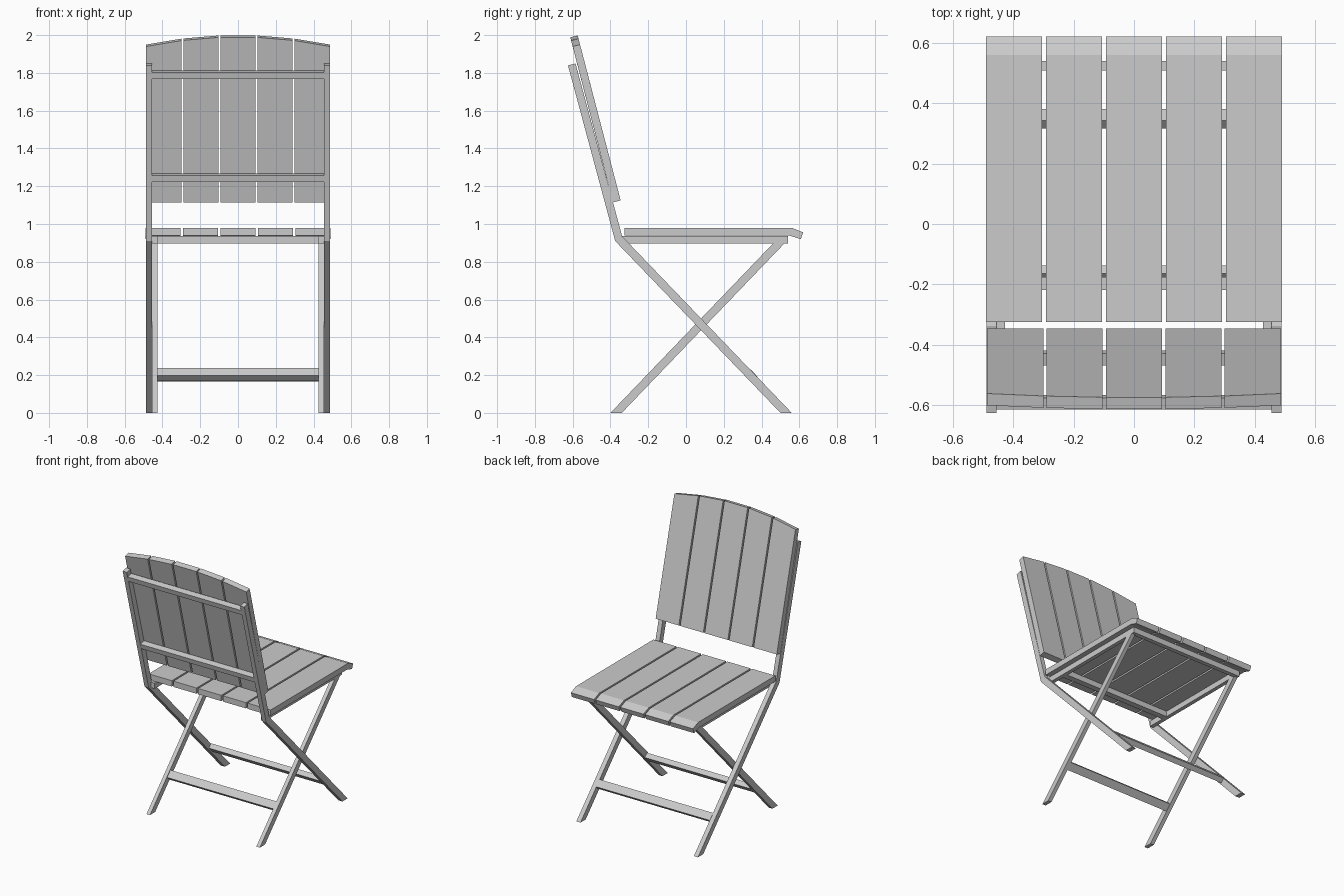
import bpy, bmesh, math

if "Cube" in bpy.data.objects:
    bpy.data.objects.remove(bpy.data.objects["Cube"])

def extrude_x(name, profile, x0, x1):
    """Solid from a (y, z) outline extruded between x0 and x1."""
    bm = bmesh.new()
    face = bm.faces.new([bm.verts.new((x0, y, z)) for y, z in profile])
    new = bmesh.ops.extrude_face_region(bm, geom=[face])["geom"]
    bmesh.ops.translate(bm, vec=(x1 - x0, 0, 0),
                        verts=[v for v in new if isinstance(v, bmesh.types.BMVert)])
    bmesh.ops.recalc_face_normals(bm, faces=bm.faces)
    mesh = bpy.data.meshes.new(name)
    bm.to_mesh(mesh)
    bm.free()
    ob = bpy.data.objects.new(name, mesh)
    bpy.context.collection.objects.link(ob)
    return ob

def both_sides(name, profile, x0, x1):
    extrude_x(name + "_right", profile, x0, x1)
    extrude_x(name + "_left", profile, -x1, -x0)

def rect(y0, y1, z0, z1):
    return [(y0, z0), (y1, z0), (y1, z1), (y0, z1)]

def tilted(cy, cz, length, thick, angle):
    """Rectangle outline with its length turned by angle from +y."""
    c, s = math.cos(angle), math.sin(angle)
    return [(cy + a * c - b * s, cz + a * s + b * c) for a, b in
            ((-length/2, -thick/2), (length/2, -thick/2), (length/2, thick/2), (-length/2, thick/2))]

# Outer frame: front leg bending into the back upright
both_sides("back_upright_leg",
           [(0.50, 0), (0.56, 0), (-0.338, 0.935), (-0.585, 1.85), (-0.625, 1.84), (-0.375, 0.91)],
           0.455, 0.488)

# Inner crossing legs
both_sides("crossing_leg", [(-0.40, 0), (-0.34, 0), (0.52, 0.896), (0.46, 0.896)], 0.427, 0.455)

# Stretchers between the legs
extrude_x("crossing_leg_stretcher", tilted(-0.17, 0.205, 0.055, 0.036, math.radians(46)), -0.43, 0.43)
extrude_x("front_leg_stretcher", tilted(0.348, 0.198, 0.055, 0.036, math.radians(-46)), -0.457, 0.457)

# Seat frame
both_sides("seat_side_rail", rect(-0.345, 0.54, 0.896, 0.936), 0.427, 0.455)
extrude_x("seat_front_rail", rect(0.508, 0.54, 0.896, 0.936), -0.43, 0.43)
extrude_x("seat_rear_rail", rect(-0.218, -0.175, 0.896, 0.936), -0.43, 0.43)

# Back rails between the uprights
for name, z in (("lower", 1.245), ("upper", 1.79)):
    y = -0.338 - (z - 0.935) * 0.27 - 0.021
    extrude_x(name + "_back_rail", tilted(y, z, 0.041, 0.038, math.radians(15)), -0.457, 0.457)

# Seat slats with a dropped front lip
seat = [(-0.325, 0.938), (0.55, 0.938), (0.608, 0.92), (0.62, 0.956), (0.56, 0.98), (-0.325, 0.98)]
for i in range(5):
    x = (i - 2) * 0.1985
    extrude_x(f"seat_slat_{i + 1}", seat, x - 0.093, x + 0.093)

# Back slats, tops cut along a shallow arc
for i in range(5):
    x = (i - 2) * 0.1965
    ob = extrude_x(f"back_slat_{i + 1}",
                   [(-0.387, 1.114), (-0.346, 1.125), (-0.574, 2.0), (-0.613, 1.99)],
                   x - 0.093, x + 0.093)
    for v in ob.data.vertices:
        if v.co.z > 1.5:
            drop = 0.05 * (v.co.x / 0.486) ** 2
            v.co.z -= drop
            v.co.y += drop * 0.26
